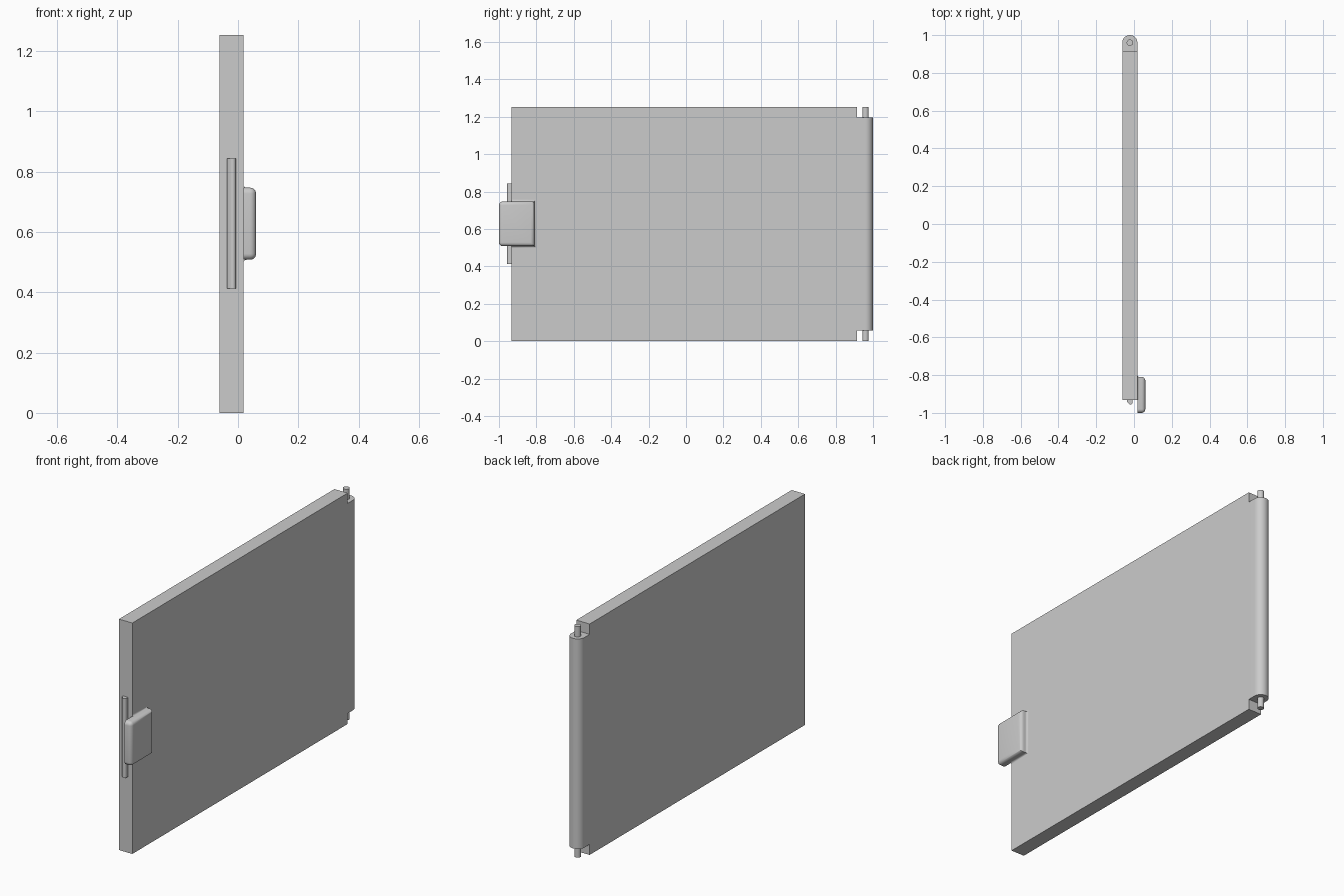
import bpy, bmesh, math

cube = bpy.data.objects.get("Cube")
if cube:
    bpy.data.objects.remove(cube, do_unlink=True)

grey = bpy.data.materials.new("light_grey")
grey.use_nodes = True
colour = (0.6, 0.6, 0.6, 1)
grey.diffuse_color = colour
grey.node_tree.nodes["Principled BSDF"].inputs["Base Color"].default_value = colour


def finish(name, bm, smooth=False):
    bmesh.ops.recalc_face_normals(bm, faces=bm.faces)
    mesh = bpy.data.meshes.new(name)
    bm.to_mesh(mesh)
    bm.free()
    mesh.materials.append(grey)
    obj = bpy.data.objects.new(name, mesh)
    bpy.context.collection.objects.link(obj)
    if smooth:
        bpy.ops.object.select_all(action='DESELECT')
        obj.select_set(True)
        bpy.context.view_layer.objects.active = obj
        bpy.ops.object.shade_smooth_by_angle(angle=math.radians(35))
    return obj


def box(x0, x1, y0, y1, z0, z1):
    bm = bmesh.new()
    bmesh.ops.create_cube(bm, size=1)
    for v in bm.verts:
        v.co.x = x0 if v.co.x < 0 else x1
        v.co.y = y0 if v.co.y < 0 else y1
        v.co.z = z0 if v.co.z < 0 else z1
    return bm


def extrude(name, outline, z0, z1):
    """Upright prism from a plan outline."""
    bm = bmesh.new()
    face = bm.faces.new([bm.verts.new((x, y, z0)) for x, y in outline])
    new = bmesh.ops.extrude_face_region(bm, geom=[face])["geom"]
    for v in new:
        if isinstance(v, bmesh.types.BMVert):
            v.co.z = z1
    return finish(name, bm, True)


def arc(cx, cy, r, start, end, steps):
    return [(cx + r * math.cos(math.radians(start + (end - start) * i / steps)),
             cy + r * math.sin(math.radians(start + (end - start) * i / steps)))
            for i in range(steps + 1)]


LEFT, RIGHT = 0.018, -0.062
MID, R = (LEFT + RIGHT) / 2, (LEFT - RIGHT) / 2
HINGE_Y = 1 - R
HEIGHT = 1.253

# Door panel
finish("door_panel", box(RIGHT, LEFT, -0.932, 0.915, 0, HEIGHT))

# Rounded hinge barrel joined to the panel edge
extrude("hinge_barrel", [(RIGHT, 0.915), (LEFT, 0.915)] + arc(MID, HINGE_Y, R, 0, 180, 24),
        0.057, 1.197)

# Hinge pins above and below the barrel
for name, z0, z1 in (("lower_pin", 0, 0.057), ("upper_pin", 1.197, HEIGHT)):
    extrude(name, arc(MID, HINGE_Y, 0.017, 0, 345, 23), z0, z1)

# Latch strip on the front edge
extrude("latch_strip", [(-0.037, -0.932), (-0.037, -0.942)]
        + arc(-0.018, -0.945, 0.011, 240, 360, 8) + [(-0.007, -0.932)], 0.413, 0.843)

# Handle block with rounded outer edges
Y0, Y1, Z0, Z1 = -1, -0.81, 0.508, 0.747
bm = box(LEFT, 0.06, Y0, Y1, Z0, Z1)
edges = [e for e in bm.edges if any(v.co.x > 0.05 for v in e.verts)
         and all(v.co.x > 0.05 for v in e.verts)]
edges += [e for e in bm.edges if all(v.co.y < -0.9 for v in e.verts)
          and abs(e.verts[0].co.x - e.verts[1].co.x) > 0.01]
bmesh.ops.bevel(bm, geom=edges, offset=0.02, segments=6, profile=0.5, affect='EDGES')
finish("handle", bm, True)

# Concave flare where the handle meets the panel
bm = bmesh.new()
STEPS, FLARE = 6, 0.01
rings = []
for i in range(STEPS + 1):
    a = math.radians(90 * i / STEPS)
    x, g = LEFT + FLARE * (1 - math.cos(a)), FLARE * (1 - math.sin(a))
    plan = ((-0.932, Z0 - g), (Y1 + g, Z0 - g), (Y1 + g, Z1 + g), (-0.932, Z1 + g))
    rings.append([bm.verts.new((x, y, z)) for y, z in plan])
for low, high in zip(rings, rings[1:]):
    for k in range(4):
        n = (k + 1) % 4
        bm.faces.new((low[k], low[n], high[n], high[k]))
bm.faces.new(rings[0])
bm.faces.new(rings[-1])
finish("handle_flare", bm, True)
